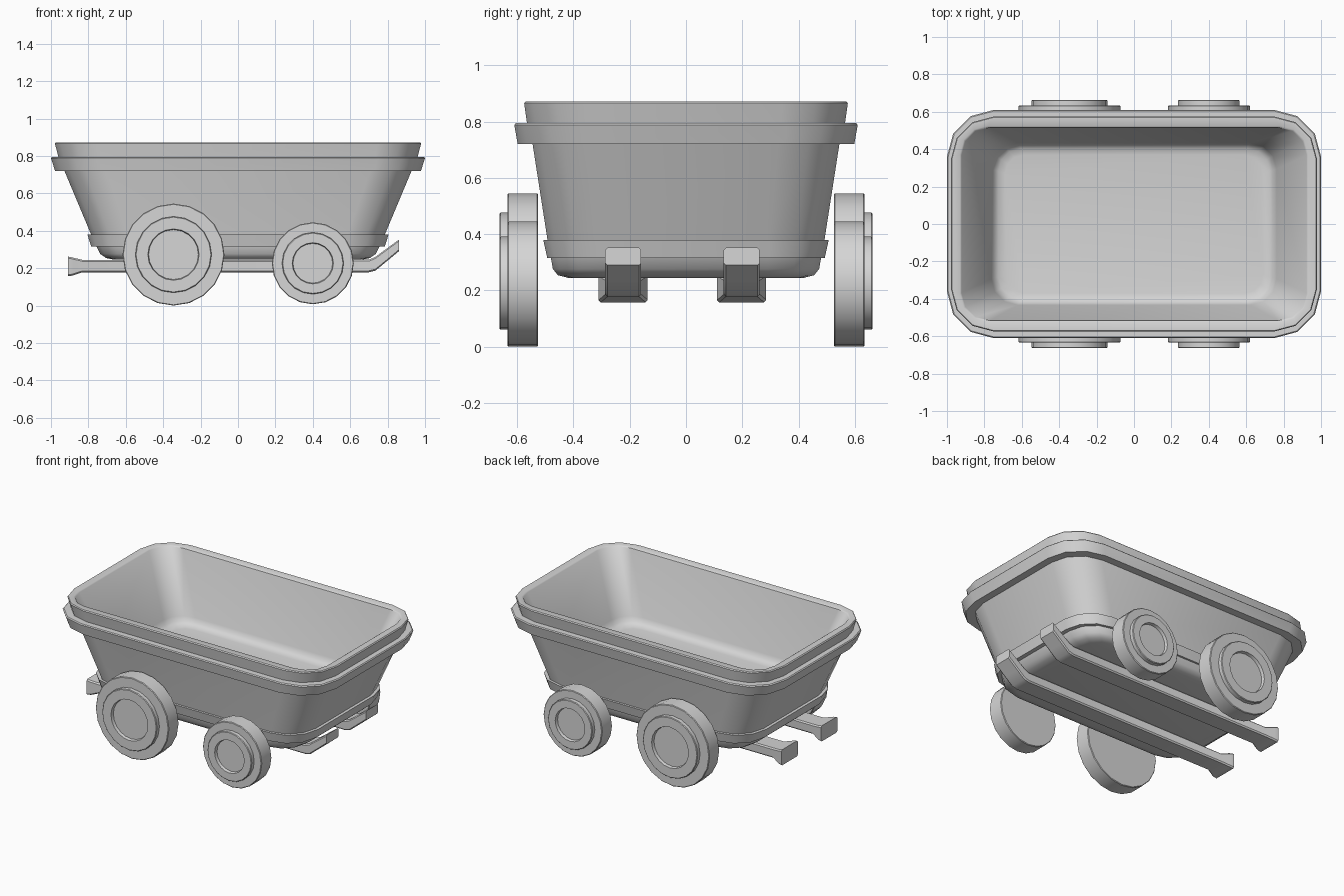
import bpy, bmesh, math

if "Cube" in bpy.data.objects:
    bpy.data.objects.remove(bpy.data.objects["Cube"])

grey = bpy.data.materials.new("plain grey")
grey.diffuse_color = (0.67, 0.67, 0.67, 1)
grey.use_nodes = True
grey.node_tree.nodes["Principled BSDF"].inputs["Base Color"].default_value = grey.diffuse_color


def loft(name, rings, angle=35, cap=True):
    """Skin a list of equal-length vertex rings and cap both ends."""
    bm = bmesh.new()
    vs = [[bm.verts.new(p) for p in ring] for ring in rings]
    n = len(rings[0])
    for a, b in zip(vs, vs[1:]):
        for i in range(n):
            j = (i + 1) % n
            bm.faces.new((a[i], a[j], b[j], b[i]))
    if cap:
        bm.faces.new(vs[0])
        bm.faces.new(vs[-1])
    bmesh.ops.recalc_face_normals(bm, faces=bm.faces)
    me = bpy.data.meshes.new(name)
    bm.to_mesh(me)
    bm.free()
    ob = bpy.data.objects.new(name, me)
    bpy.context.collection.objects.link(ob)
    me.materials.append(grey)
    bpy.ops.object.select_all(action='DESELECT')
    ob.select_set(True)
    bpy.context.view_layer.objects.active = ob
    bpy.ops.object.shade_smooth_by_angle(angle=math.radians(angle))
    return ob


def round_rect(hx, hy, r, z, seg=3):
    pts = []
    for k, (sx, sy) in enumerate(((1, 1), (-1, 1), (-1, -1), (1, -1))):
        for i in range(seg + 1):
            a = math.pi / 2 * (k + i / seg)
            pts.append((sx * (hx - r) + r * math.cos(a), sy * (hy - r) + r * math.sin(a), z))
    return pts


# Tub: outside from the bottom up, over the lip, then down to the raised floor
tub = [
    (0.66, 0.42, 0.14, 0.245), (0.705, 0.455, 0.16, 0.254), (0.737, 0.473, 0.18, 0.276),
    (0.757, 0.48, 0.19, 0.316),
    (0.785, 0.493, 0.2, 0.316), (0.805, 0.507, 0.21, 0.379), (0.785, 0.492, 0.2, 0.379),
    (0.928, 0.545, 0.22, 0.72),
    (0.978, 0.598, 0.25, 0.72), (1.0, 0.61, 0.25, 0.788), (0.995, 0.605, 0.25, 0.794),
    (0.96, 0.565, 0.23, 0.794),
    (0.979, 0.575, 0.23, 0.866), (0.973, 0.569, 0.22, 0.872),
    (0.93, 0.525, 0.15, 0.872), (0.922, 0.517, 0.15, 0.866),
    (0.762, 0.433, 0.14, 0.47), (0.748, 0.423, 0.135, 0.442), (0.725, 0.403, 0.12, 0.426),
    (0.69, 0.37, 0.10, 0.42),
]
loft("tub", [round_rect(*t) for t in tub], 40)


# Wheels: stepped discs turned around the y axis
def wheel(name, x, z, R, hub, inner, side, n=20):
    prof = [(R - 0.004, 0.525), (R, 0.529), (R, 0.63), (R - 0.004, 0.634), (hub, 0.634),
            (hub, 0.659), (hub - 0.004, 0.663), (inner, 0.663), (inner - 0.004, 0.643)]
    loft(name, [[(x + r * math.cos(2 * math.pi * i / n), side * y,
                  z + r * math.sin(2 * math.pi * i / n)) for i in range(n)] for r, y in prof], 30)


for side, label in ((-1, "front"), (1, "back")):
    wheel(label + "_large_wheel", -0.345, 0.2725, 0.2725, 0.204, 0.137, side)
    wheel(label + "_small_wheel", 0.40, 0.226, 0.219, 0.165, 0.11, side)

# Runners under the tub: flared at one end, bent upward at the other
runner = [(-0.91, 0.157, 0.262, 0.087), (-0.885, 0.16, 0.257, 0.085), (-0.83, 0.178, 0.244, 0.064),
          (0.70, 0.178, 0.245, 0.064), (0.735, 0.187, 0.26, 0.064), (0.79, 0.232, 0.301, 0.064),
          (0.86, 0.29, 0.352, 0.064)]


def section(x, lo, hi, w, yc, c=0.008):
    return [(x, yc + sy, z) for sy, z in (
        (-w, lo + c), (-w + c, lo), (w - c, lo), (w, lo + c),
        (w, hi - c), (w - c, hi), (-w + c, hi), (-w, hi - c))]


for yc, label in ((-0.223, "front"), (0.198, "back")):
    loft(label + "_runner", [section(*s, yc) for s in runner], 30)
